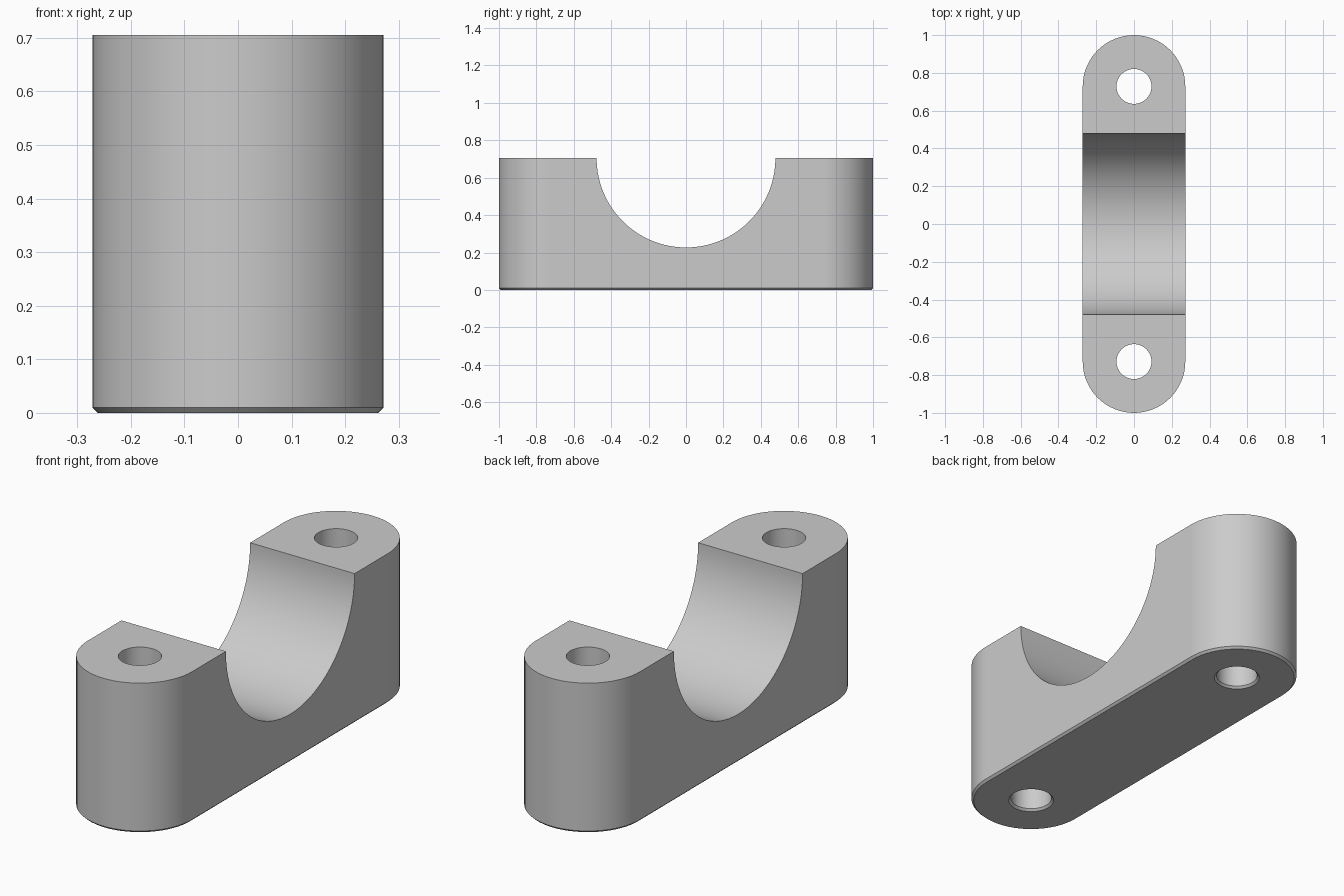
import bpy, bmesh, math

if "Cube" in bpy.data.objects:
    bpy.data.objects.remove(bpy.data.objects["Cube"])

H = 0.705          # block height
R = 0.2715         # end radius / half width
C = 1.0 - R        # end and bolt-hole centre distance
BORE = 0.478       # half-round saddle radius
HOLE = 0.0925      # bolt-hole radius
CH = 0.01          # bottom chamfer

grey = bpy.data.materials.new("plain grey")
grey.diffuse_color = (0.6, 0.6, 0.6, 1)
grey.use_nodes = True
grey.node_tree.nodes["Principled BSDF"].inputs["Base Color"].default_value = grey.diffuse_color


def stadium(r, n=32):
    """Rounded-end outline, counter-clockwise."""
    pts = []
    for start, cy in ((0, C), (math.pi, -C)):
        for i in range(n + 1):
            a = start + math.pi * i / n
            pts.append((r * math.cos(a), cy + r * math.sin(a)))
    return pts


def circle(r, cy, n=48):
    return [(r * math.cos(2 * math.pi * i / n), cy + r * math.sin(2 * math.pi * i / n))
            for i in range(n)]


def loft(name, levels):
    """Closed solid through outlines given as (points, z)."""
    bm = bmesh.new()
    rings = [[bm.verts.new((x, y, z)) for x, y in pts] for pts, z in levels]
    for a, b in zip(rings, rings[1:]):
        for i in range(len(a)):
            j = (i + 1) % len(a)
            bm.faces.new((a[i], a[j], b[j], b[i]))
    bm.faces.new(rings[0][::-1])
    bm.faces.new(rings[-1])
    mesh = bpy.data.meshes.new(name)
    bm.to_mesh(mesh)
    bm.free()
    ob = bpy.data.objects.new(name, mesh)
    bpy.context.collection.objects.link(ob)
    mesh.materials.append(grey)
    return ob


# Round-ended block with chamfered bottom edge
block = loft("saddle_block", [(stadium(R - CH), 0), (stadium(R), CH), (stadium(R), H)])

# Cutters: two bolt holes flared at the bottom, and the half-round saddle
cutters = [loft("hole_cutter", [(circle(HOLE + 2 * CH, s * C), -CH),
                                (circle(HOLE, s * C), CH),
                                (circle(HOLE, s * C), H + 0.1)]) for s in (-1, 1)]
saddle = loft("saddle_cutter", [(circle(BORE, 0, 128), -0.5), (circle(BORE, 0, 128), 0.5)])
saddle.rotation_euler = (0, math.pi / 2, 0)
saddle.location.z = H
cutters.append(saddle)

bpy.context.view_layer.objects.active = block
block.select_set(True)
for cutter in cutters:
    mod = block.modifiers.new("cut", "BOOLEAN")
    mod.operation = "DIFFERENCE"
    mod.solver = "EXACT"
    mod.object = cutter
    bpy.ops.object.modifier_apply(modifier=mod.name)
for cutter in cutters:
    bpy.data.objects.remove(cutter)

# Smooth rounded walls, crisp edges, flat planes
bpy.ops.object.select_all(action="DESELECT")
block.select_set(True)
bpy.ops.object.shade_smooth_by_angle(angle=math.radians(30))
weighted = block.modifiers.new("weighted normals", "WEIGHTED_NORMAL")
weighted.keep_sharp = True
